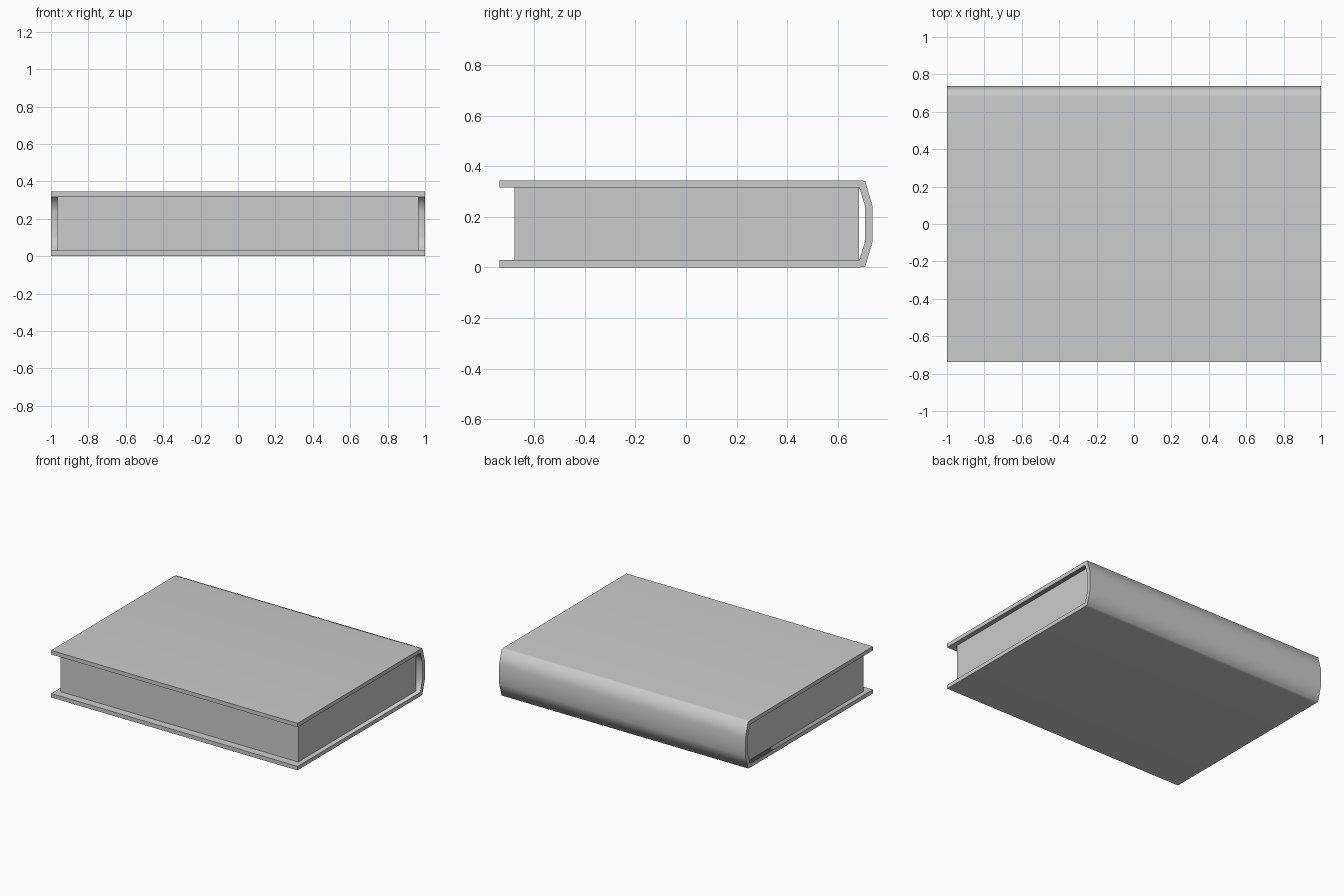
import bpy
import bmesh
import math

cube = bpy.data.objects.get("Cube")
if cube:
    bpy.data.objects.remove(cube, do_unlink=True)

grey = bpy.data.materials.new("plain grey")
grey.use_nodes = True
colour = (0.6, 0.6, 0.6, 1)
grey.diffuse_color = colour
grey.node_tree.nodes["Principled BSDF"].inputs["Base Color"].default_value = colour

MID = 0.1725  # height of the book's mirror plane


def mirrored(upper):
    """Complete an upper half profile with its reflection below MID."""
    return upper + [(y, 2 * MID - z) for y, z in reversed(upper)]


def extrude_profile(name, profile, half_width):
    """Extrude a closed (y, z) profile along x."""
    bm = bmesh.new()
    face = bm.faces.new([bm.verts.new((-half_width, y, z)) for y, z in profile])
    result = bmesh.ops.extrude_face_region(bm, geom=[face])
    moved = [v for v in result["geom"] if isinstance(v, bmesh.types.BMVert)]
    bmesh.ops.translate(bm, verts=moved, vec=(2 * half_width, 0, 0))
    bmesh.ops.recalc_face_normals(bm, faces=bm.faces)
    mesh = bpy.data.meshes.new(name)
    bm.to_mesh(mesh)
    bm.free()
    mesh.materials.append(grey)
    obj = bpy.data.objects.new(name, mesh)
    bpy.context.collection.objects.link(obj)
    return obj


# Cover: two boards joined by a faceted, smoothly shaded spine
outer = mirrored([(-0.738, 0.345), (0.683, 0.345), (0.709, 0.342), (0.738, 0.242)])
inner = mirrored([(-0.738, 0.316), (0.686, 0.316), (0.709, 0.24)])
cover = extrude_profile("cover", outer + inner[::-1], 1.0)
bpy.ops.object.select_all(action="DESELECT")
cover.select_set(True)
bpy.context.view_layer.objects.active = cover
bpy.ops.object.shade_smooth_by_angle(angle=math.radians(75))

# Page block, set back from the board edges with a gap at the spine
extrude_profile("pages", mirrored([(-0.679, 0.316), (0.684, 0.316)]), 0.965)
